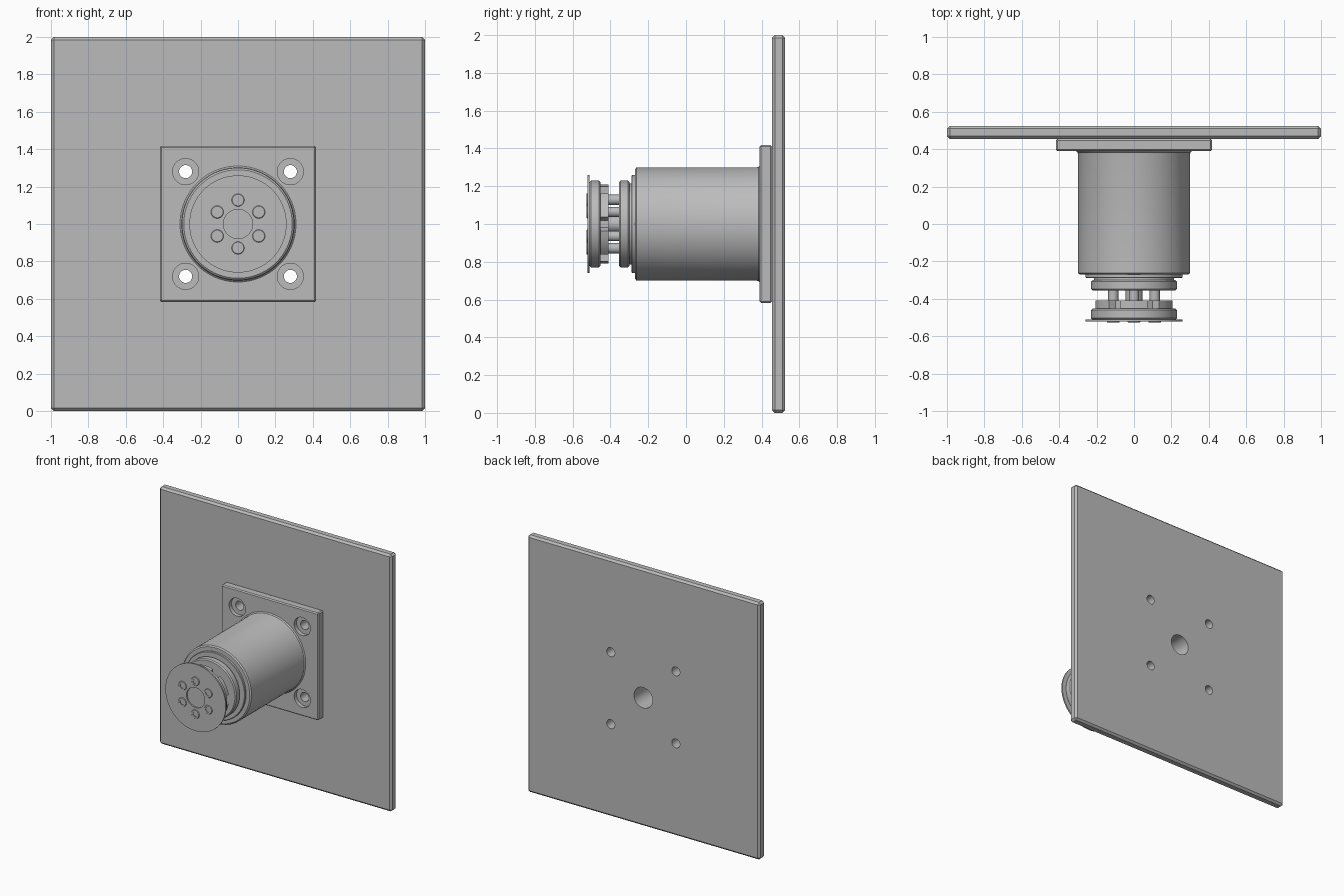
import bpy, bmesh, math
from mathutils import Matrix, Vector

cube = bpy.data.objects.get("Cube")
if cube:
    bpy.data.objects.remove(cube, do_unlink=True)

grey = bpy.data.materials.new("machined_grey")
grey.use_nodes = True
grey.diffuse_color = (0.5, 0.5, 0.5, 1)
grey.node_tree.nodes["Principled BSDF"].inputs["Base Color"].default_value = (0.5, 0.5, 0.5, 1)


def finish(name, bm, smooth=True):
    bmesh.ops.remove_doubles(bm, verts=bm.verts, dist=1e-5)
    bmesh.ops.recalc_face_normals(bm, faces=bm.faces)
    mesh = bpy.data.meshes.new(name)
    bm.to_mesh(mesh)
    bm.free()
    mesh.materials.append(grey)
    ob = bpy.data.objects.new(name, mesh)
    bpy.context.collection.objects.link(ob)
    if smooth:
        bpy.ops.object.select_all(action='DESELECT')
        ob.select_set(True)
        bpy.context.view_layer.objects.active = ob
        bpy.ops.object.shade_smooth_by_angle(angle=math.radians(30))
    return ob


def lathe(name, profile, x=0, z=1, steps=64, closed=False):
    """Turn (radius, y) points around an axis along y."""
    bm = bmesh.new()
    vs = [bm.verts.new((r, y, 0)) for r, y in profile]
    edges = [bm.edges.new(p) for p in zip(vs, vs[1:])]
    if closed:
        edges.append(bm.edges.new((vs[-1], vs[0])))
    bmesh.ops.spin(bm, geom=vs + edges, cent=(0, 0, 0), axis=(0, 1, 0),
                   angle=2 * math.pi, steps=steps)
    bmesh.ops.translate(bm, verts=bm.verts, vec=(x, 0, z))
    return finish(name, bm)


def disc(name, r, y0, y1, c=0.0, x=0, z=1, steps=64):
    pts = [(0, y0), (r - c, y0), (r, y0 + c), (r, y1 - c), (r - c, y1), (0, y1)]
    return lathe(name, pts, x, z, steps)


def square_plate(name, half, y0, y1, chamfer, cutters):
    bm = bmesh.new()
    bmesh.ops.create_cube(bm, size=1)
    bmesh.ops.scale(bm, vec=(2 * half, y1 - y0, 2 * half), verts=bm.verts)
    bmesh.ops.translate(bm, vec=(0, (y0 + y1) / 2, 1), verts=bm.verts)
    bmesh.ops.bevel(bm, geom=bm.edges[:], offset=chamfer, segments=1, affect='EDGES')
    ob = finish(name, bm, smooth=False)
    for c in cutters:
        m = ob.modifiers.new("hole", 'BOOLEAN')
        m.operation, m.solver, m.object = 'DIFFERENCE', 'EXACT', c
    bpy.context.view_layer.update()
    dg = bpy.context.evaluated_depsgraph_get()
    mesh = bpy.data.meshes.new_from_object(ob.evaluated_get(dg))
    ob.modifiers.clear()
    ob.data = mesh
    for c in cutters:
        bpy.data.objects.remove(c, do_unlink=True)


# Wall plate and mounting flange, drilled at the corners and centre
H = 0.28
corners = [(sx * H, 1 + sz * H) for sx in (-1, 1) for sz in (-1, 1)]


def drills(r, y0, y1):
    return [disc("drill", r, y0, y1, x=x, z=z, steps=32) for x, z in corners]


square_plate("wall_plate", 1.0, 0.455, 0.525, 0.015,
             drills(0.035, 0.4, 0.6) + [disc("bore_drill", 0.08, 0.4, 0.6)])
stepped = [(0, 0.3), (0.07, 0.3), (0.07, 0.42), (0.035, 0.42), (0.035, 0.5), (0, 0.5)]
square_plate("mounting_flange", 0.418, 0.39, 0.455, 0.008,
             [lathe("step_drill", stepped, x, z, 32) for x, z in corners]
             + [disc("bore_drill", 0.08, 0.3, 0.5)])

# Cylindrical housing with a foot fillet and a blind rear bore
lathe("housing", [(0, 0.3), (0.08, 0.3), (0.08, 0.39), (0.31, 0.39), (0.302, 0.383),
                  (0.3, 0.375), (0.3, -0.262), (0.29, -0.27), (0, -0.27)], steps=96)

# Stacked collars at the nose
disc("front_collar", 0.26, -0.288, -0.268, 0.003)
disc("neck", 0.215, -0.302, -0.285)
disc("inner_disc", 0.23, -0.355, -0.3, 0.008)
disc("centre_shaft", 0.045, -0.46, -0.35, steps=32)
disc("outer_disc", 0.23, -0.511, -0.453, 0.008)

# Lobed spider with six broad lobes
bm = bmesh.new()
ring = []
for i in range(6):
    mid = math.radians(90 + 60 * i)
    for r, a in ((0.17, -24), (0.21, -20), (0.21, -10), (0.21, 0),
                 (0.21, 10), (0.21, 20), (0.17, 24)):
        t = mid + math.radians(a)
        ring.append(bm.verts.new((r * math.cos(t), -0.455, 1 + r * math.sin(t))))
face = bm.faces.new(ring)
ext = bmesh.ops.extrude_face_region(bm, geom=[face], use_keep_orig=True)
bmesh.ops.translate(bm, vec=(0, 0.045, 0),
                    verts=[v for v in ext["geom"] if isinstance(v, bmesh.types.BMVert)])
finish("lobed_spider", bm)

# Thin end washer with an open centre
lathe("end_washer", [(0.078, -0.522), (0.26, -0.522), (0.26, -0.511), (0.078, -0.511)],
      closed=True)

# Six pins with socket bolts
for i in range(6):
    a = math.radians(90 + 60 * i)
    x, z = 0.128 * math.cos(a), 1 + 0.128 * math.sin(a)
    disc(f"pin_{i + 1}", 0.027, -0.415, -0.35, x=x, z=z, steps=24)
    lathe(f"bolt_{i + 1}", [(0, -0.515), (0.02, -0.515), (0.02, -0.527), (0.031, -0.527),
                            (0.034, -0.524), (0.034, -0.515)], x, z, 24)
